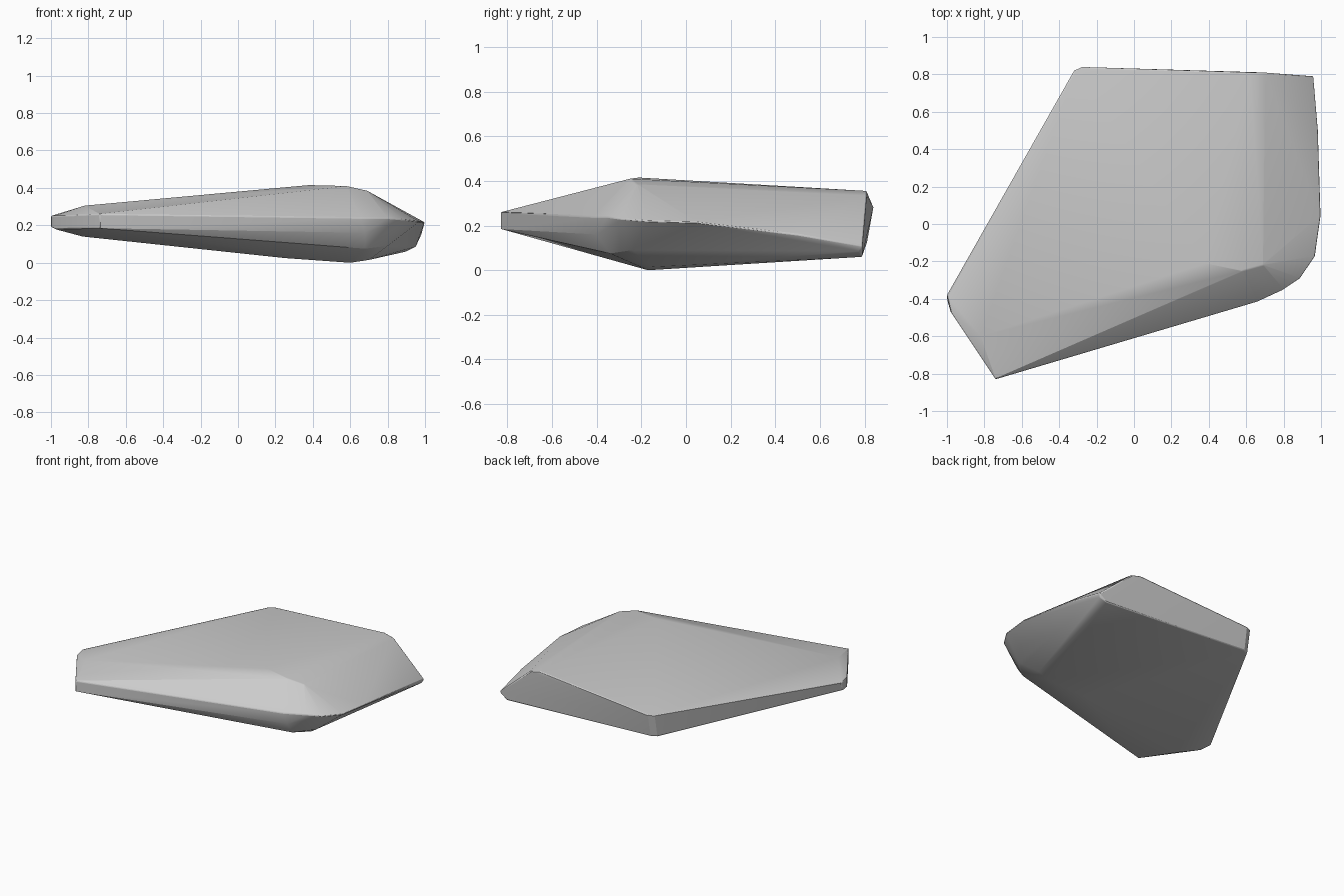
import bpy
import bmesh
import math

cube = bpy.data.objects.get("Cube")
if cube:
    bpy.data.objects.remove(cube, do_unlink=True)

# Single stone colour
stone = bpy.data.materials.new("stone grey")
stone.use_nodes = True
colour = (0.6, 0.6, 0.6, 1)
stone.diffuse_color = colour
stone.node_tree.nodes["Principled BSDF"].inputs["Base Color"].default_value = colour

# Upper face and its rounded ridge
crown = [(-.82, -.60, .305), (.38, -.21, .415), (.58, -.25, .41),
         (.69, -.22, .385), (.62, .81, .355), (.70, .81, .335)]
# Narrow outer rim, going round from the left tip
rim = [(-1, -.38, .25), (-1, -.40, .19), (-.98, -.47, .25), (-.98, -.47, .18),
       (-.74, -.83, .26), (-.74, -.83, .185), (.66, -.415, .24), (.68, -.40, .16),
       (.80, -.35, .24), (.89, -.29, .23), (.97, -.17, .22), (1, .04, .215),
       (.985, .5, .16), (.96, .79, .11),
       (-.28, .84, .285), (-.32, .82, .285), (-.28, .81, .12), (-.32, .79, .12)]
# Underside
keel = [(-.83, -.55, .14), (.25, -.22, .025), (.60, -.17, 0), (.70, -.15, .015),
        (.68, -.34, .075), (.80, -.24, .09), (.90, .79, .06), (.95, .78, .085)]

# Wrap the faceted stone around its corners
bm = bmesh.new()
for corner in crown + rim + keel:
    bm.verts.new(corner)
hull = bmesh.ops.convex_hull(bm, input=bm.verts[:])
spare = {v for v in hull["geom_interior"] + hull["geom_unused"]
         if isinstance(v, bmesh.types.BMVert)}
bmesh.ops.delete(bm, geom=list(spare), context='VERTS')
bmesh.ops.dissolve_limit(bm, angle_limit=math.radians(1), verts=bm.verts[:], edges=bm.edges[:])
bmesh.ops.recalc_face_normals(bm, faces=bm.faces[:])
mesh = bpy.data.meshes.new("stone_slab")
bm.to_mesh(mesh)
bm.free()
mesh.materials.append(stone)

slab = bpy.data.objects.new("stone_slab", mesh)
bpy.context.collection.objects.link(slab)

# Slightly worn edges
worn = slab.modifiers.new("worn edges", 'BEVEL')
worn.width = 0.006
worn.segments = 2
worn.limit_method = 'ANGLE'
worn.angle_limit = math.radians(35)

bpy.ops.object.select_all(action='DESELECT')
slab.select_set(True)
bpy.context.view_layer.objects.active = slab
bpy.ops.object.shade_smooth_by_angle(angle=math.radians(25))
